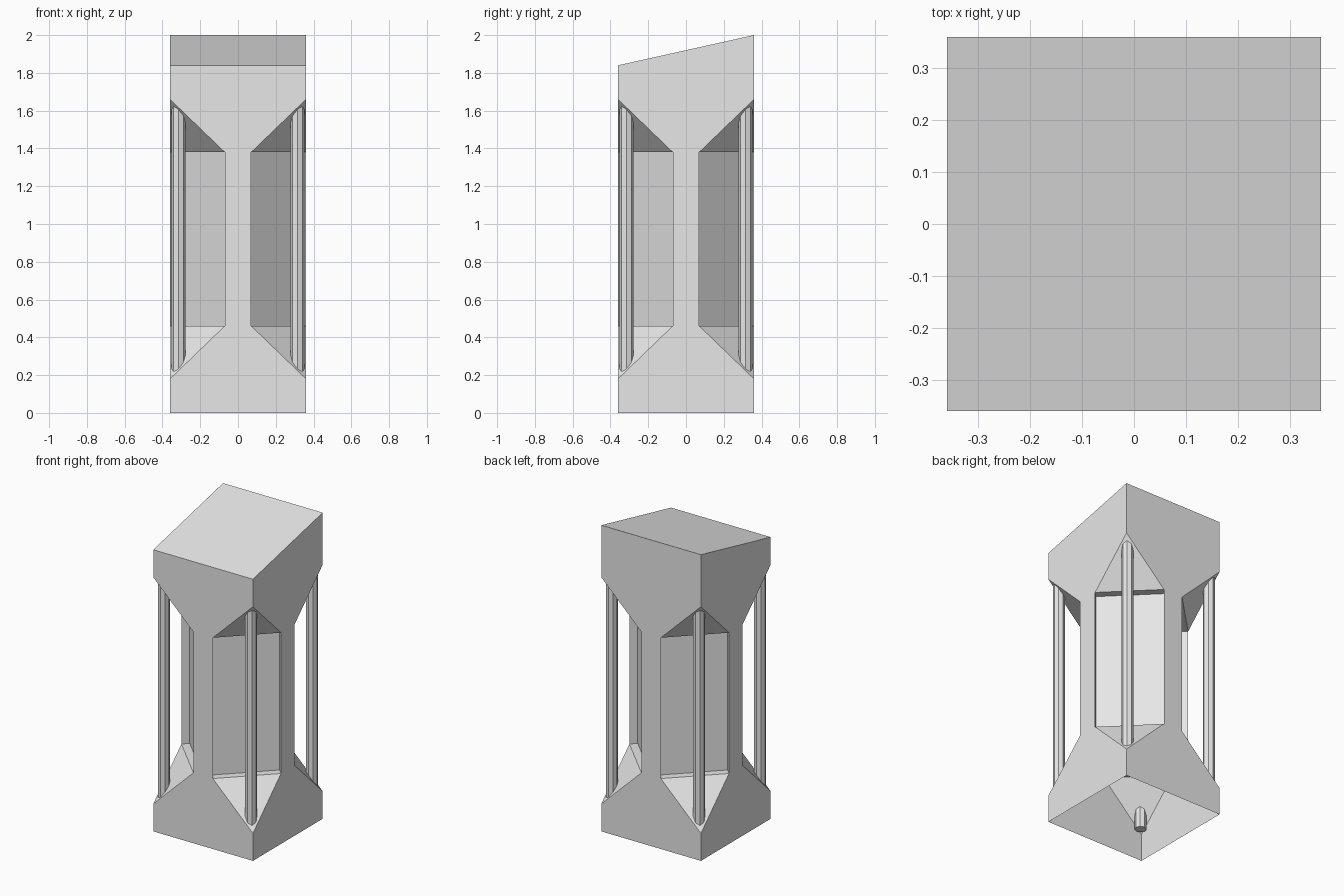
import bpy
import bmesh
from mathutils import Matrix, Vector
from math import pi

cube = bpy.data.objects.get("Cube")
if cube:
    bpy.data.objects.remove(cube, do_unlink=True)

HALF = 0.36               # half width of the column
WAIST = 0.07              # half width of the narrow strip on each side
LOW, HIGH = 0.46, 1.38    # ends of the recessed corner panels
FOOT, HEAD = 0.18, 1.66   # where the corner slopes meet the outer corner
FRONT_TOP, BACK_TOP = 1.84, 2.0
RECESS = 0.05
BAR_POS, BAR_RADIUS = 0.315, 0.036

grey = bpy.data.materials.new("light grey")
grey.use_nodes = True
grey.diffuse_color = (0.8, 0.8, 0.8, 1)
grey.node_tree.nodes["Principled BSDF"].inputs["Base Color"].default_value = (0.8, 0.8, 0.8, 1)


def add_object(name, bm):
    mesh = bpy.data.meshes.new(name)
    bm.to_mesh(mesh)
    bm.free()
    mesh.materials.append(grey)
    obj = bpy.data.objects.new(name, mesh)
    bpy.context.collection.objects.link(obj)
    return obj


def add_face(bm, points, turn):
    bm.faces.new([bm.verts.new(turn @ Vector(p)) for p in points])


# Column shell: hourglass sides, sloped corners and recessed panels, open below
bm = bmesh.new()
half_side = [(HALF, 0), (HALF, FOOT), (WAIST, LOW), (WAIST, HIGH),
             (HALF, HEAD), (HALF, FRONT_TOP)]
side = half_side + [(-x, z) for x, z in reversed(half_side)]
inward = Vector((-1, 1, 0)).normalized() * RECESS

for i in range(4):
    turn = Matrix.Rotation(i * pi / 2, 4, 'Z')
    add_face(bm, [(x, -HALF, z) for x, z in side], turn)

    # Opening at the corner, with a slope above and below it
    rim = [Vector(p) for p in ((WAIST, -HALF, LOW), (HALF, -WAIST, LOW),
                               (HALF, -WAIST, HIGH), (WAIST, -HALF, HIGH))]
    add_face(bm, [rim[0], (HALF, -HALF, FOOT), rim[1]], turn)
    add_face(bm, [rim[2], (HALF, -HALF, HEAD), rim[3]], turn)

    # Recess walls and panel
    panel = [p + inward for p in rim]
    for j in range(4):
        k = (j + 1) % 4
        add_face(bm, [rim[j], rim[k], panel[k], panel[j]], turn)
    add_face(bm, panel, turn)

# Slanted roof, higher at the back
add_face(bm, [(-HALF, -HALF, FRONT_TOP), (HALF, -HALF, FRONT_TOP),
              (HALF, HALF, FRONT_TOP), (-HALF, HALF, FRONT_TOP)], Matrix())
bmesh.ops.remove_doubles(bm, verts=bm.verts, dist=0.0005)
for v in bm.verts:
    if v.co.z > HEAD + 0.05 and v.co.y > 0:
        v.co.z = BACK_TOP
bmesh.ops.recalc_face_normals(bm, faces=bm.faces)
roof = max(bm.faces, key=lambda f: f.calc_center_median().z)
if roof.normal.z < 0:
    bmesh.ops.reverse_faces(bm, faces=bm.faces)
add_object("column_shell", bm)

# Eight-sided corner bars standing between the slopes
for depth, sy in (("front", -1), ("back", 1)):
    for hand, sx in (("left", 1), ("right", -1)):
        bm = bmesh.new()
        bmesh.ops.create_cone(bm, cap_ends=True, segments=8, radius1=BAR_RADIUS,
                              radius2=BAR_RADIUS, depth=HEAD - FOOT)
        bar = add_object(f"{depth}_{hand}_bar", bm)
        bar.location = (sx * BAR_POS, sy * BAR_POS, (FOOT + HEAD) / 2)
